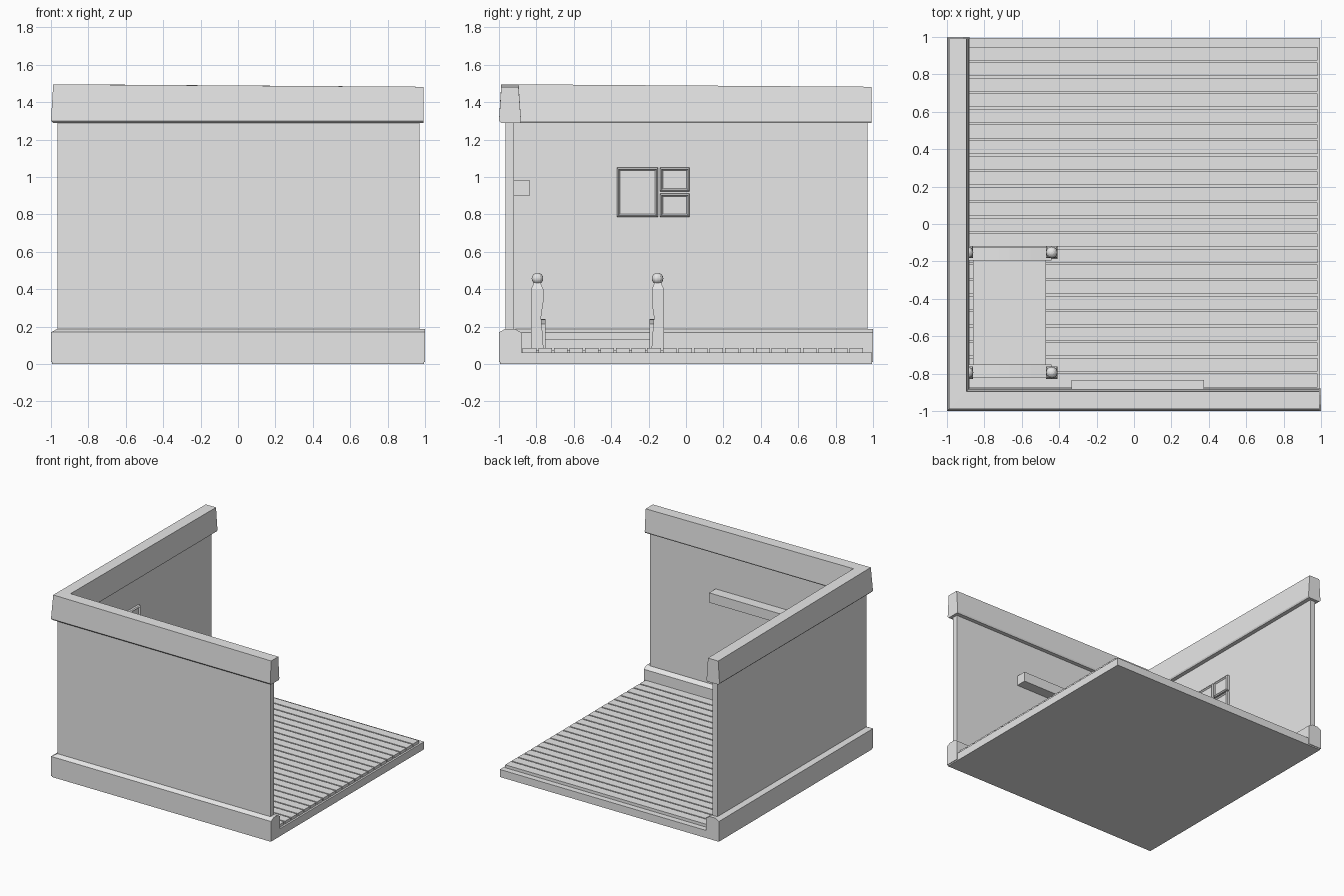
import bpy, bmesh, math
from mathutils import Vector

if "Cube" in bpy.data.objects:
    bpy.data.objects.remove(bpy.data.objects["Cube"])

grey = bpy.data.materials.new("plain grey")
grey.diffuse_color = (0.8, 0.8, 0.8, 1)
grey.use_nodes = True
grey.node_tree.nodes["Principled BSDF"].inputs["Base Color"].default_value = grey.diffuse_color


def finish(name, bm):
    bmesh.ops.recalc_face_normals(bm, faces=bm.faces)
    me = bpy.data.meshes.new(name)
    bm.to_mesh(me)
    bm.free()
    me.materials.append(grey)
    ob = bpy.data.objects.new(name, me)
    bpy.context.collection.objects.link(ob)
    return ob


def add_box(bm, lo, hi):
    vs = bmesh.ops.create_cube(bm, size=1)["verts"]
    for v in vs:
        v.co = Vector([lo[i] if v.co[i] < 0 else hi[i] for i in range(3)])
    return vs


def box(name, lo, hi):
    bm = bmesh.new()
    add_box(bm, lo, hi)
    return finish(name, bm)


def loft(bm, rings):
    """Skin a list of closed rings and cap both ends."""
    rows = [[bm.verts.new(p) for p in r] for r in rings]
    n = len(rows[0])
    for a, b in zip(rows, rows[1:]):
        for i in range(n):
            j = (i + 1) % n
            bm.faces.new((a[i], a[j], b[j], b[i]))
    bm.faces.new(rows[0])
    bm.faces.new(rows[-1])


def corner_sweep(name, profile, end, droop=0.0):
    """Sweep a (depth, height) profile round the two walls with a mitred corner."""
    top = max(z for d, z in profile)
    dz = lambda z: droop if z == top else 0
    bm = bmesh.new()
    loft(bm, [
        [(-1 + d, end, z - dz(z)) for d, z in profile],
        [(-1 + d, -1 + d, z) for d, z in profile],
        [(end, -1 + d, z - dz(z)) for d, z in profile]])
    return finish(name, bm)


# walls with skirting and a thick top band
corner_sweep("skirting", [(0, .01), (0, .17), (.035, .188), (.085, .188),
                          (.12, .168), (.12, .01)], 1.0)
corner_sweep("walls", [(.035, .1), (.035, 1.35), (.08, 1.35), (.08, .1)], .97)
corner_sweep("top_band", [(.012, 1.288), (0, 1.3), (.012, 1.495), (.105, 1.495),
                          (.118, 1.3), (.112, 1.288)], .993, .013)

# floor slab and planks
box("floor_slab", (-.995, -.995, 0), (.995, .995, .062))
bm = bmesh.new()
for i in range(22):
    y = -.873 + i * .0832
    add_box(bm, (-.9, y, .05), (.98, y + .073, .086))
finish("floor_planks", bm)

# wall shelf
box("shelf", (-.335, -.93, .90), (.375, -.835, .98))


# picture frames with a recessed panel
def frame(name, y0, y1, z0, z1):
    bm = bmesh.new()
    add_box(bm, (-.93, y0, z0), (-.895, y1, z1))
    bm.normal_update()
    face = max(bm.faces, key=lambda f: f.calc_center_median().x)
    edges = list(face.edges)
    bmesh.ops.bevel(bm, geom=edges, offset=.008, segments=1, affect='EDGES')
    face = max(bm.faces, key=lambda f: f.calc_center_median().x)
    bmesh.ops.inset_region(bm, faces=[face], thickness=.012)
    for v in face.verts:
        v.co.x -= .012
    finish(name, bm)


frame("large_picture", -.37, -.15, .785, 1.05)
frame("upper_picture", -.14, .02, .922, 1.05)
frame("lower_picture", -.14, .02, .785, .912)

# bed: mattress, end boards, posts and knobs, mirrored about its middle
MID, LEFT, RIGHT = -.473, -.89, -.44
box("mattress", (-.86, -.76, .07), (-.47, -.19, .13))
for side, label in ((-1, "front"), (1, "back")):
    Y = lambda o: MID + side * o
    # gently arched end board
    xs = [LEFT + (RIGHT - LEFT) * i / 8 for i in range(9)]
    arch = [(x, .215 + .025 * math.sin(math.pi * i / 8)) for i, x in enumerate(xs)]
    outline = [(LEFT, .07)] + arch + [(RIGHT, .07)]
    bm = bmesh.new()
    loft(bm, [[(x, Y(o), z) for x, z in outline] for o in (.277, .347)])
    finish(label + "_bed_board", bm)
    for cx, tag in ((LEFT, "left"), (RIGHT, "right")):
        # post rows: height, inner offset, outer offset, half width
        rows = [(.07, .288, .355, .03), (.20, .297, .355, .03), (.25, .302, .355, .03),
                (.33, .29, .355, .03), (.40, .29, .355, .03), (.435, .305, .34, .018)]
        bm = bmesh.new()
        loft(bm, [[(cx - w, Y(a), z), (cx + w, Y(a), z), (cx + w, Y(b), z), (cx - w, Y(b), z)]
                  for z, a, b, w in rows])
        finish(f"{label}_{tag}_bed_post", bm)
        bm = bmesh.new()
        bmesh.ops.create_uvsphere(bm, u_segments=12, v_segments=8, radius=.031)
        bmesh.ops.translate(bm, verts=bm.verts, vec=(cx, Y(.321), .457))
        finish(f"{label}_{tag}_bed_knob", bm)
